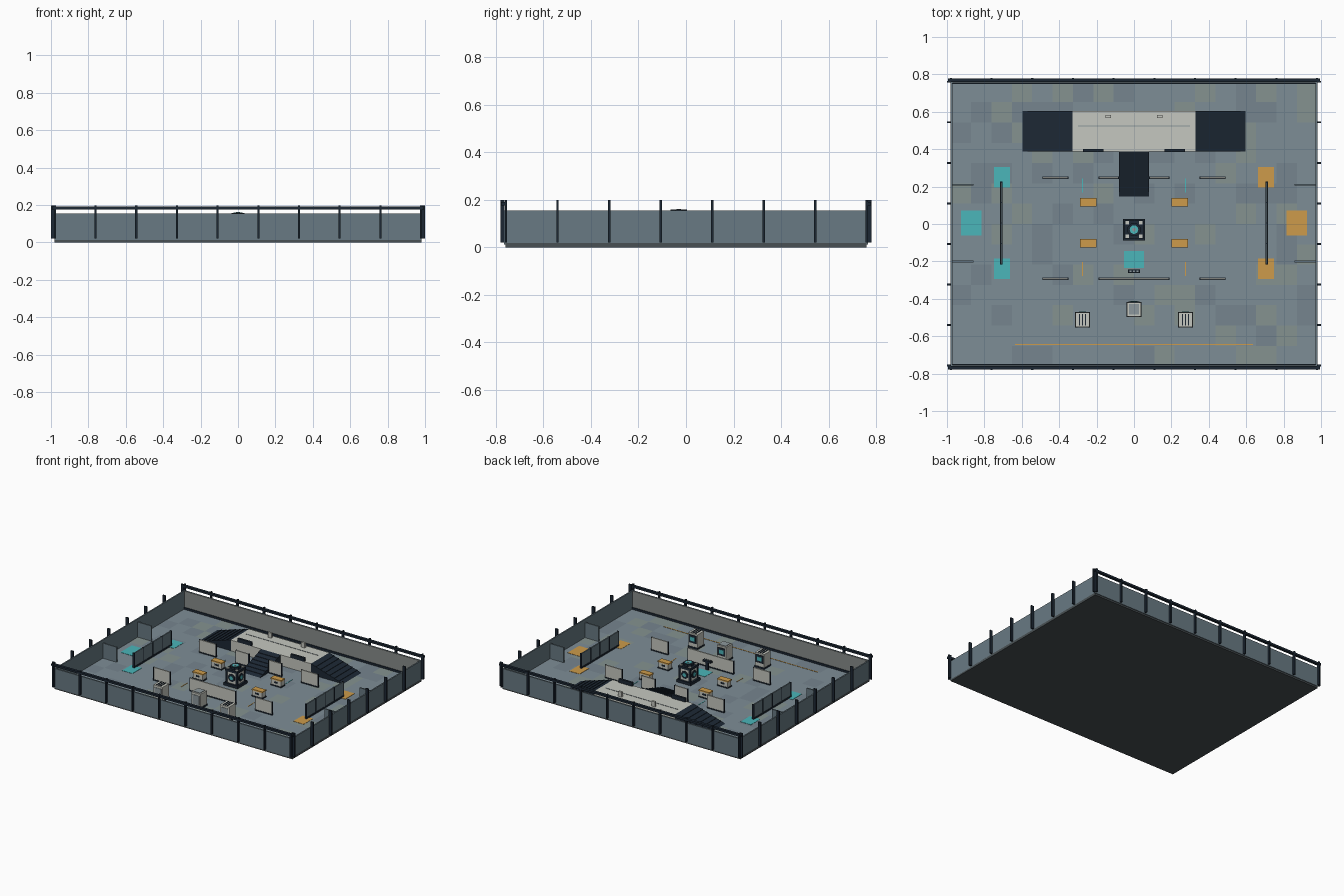
import bpy, bmesh, math, random
from mathutils import Matrix, Vector

if "Cube" in bpy.data.objects:
    bpy.data.objects.remove(bpy.data.objects["Cube"])

random.seed(4)
FLOOR = 0.02


def material(name, hexcode):
    rgb = [int(hexcode[i:i + 2], 16) / 255 for i in (0, 2, 4)]
    m = bpy.data.materials.new(name)
    m.diffuse_color = [c ** 2.2 for c in rgb] + [1]
    m.use_nodes = True
    m.node_tree.nodes["Principled BSDF"].inputs["Base Color"].default_value = m.diffuse_color
    return m


DARK = material("dark_metal", "222c37")
WALL = material("wall_blue_grey", "687982")
LINER = material("warm_grey", "878b89")
CREAM = material("cream_panel", "c4c6be")
STEEL = material("steel", "8b969b")
CYAN = material("cyan", "4cb4b8")
ORANGE = material("orange", "cc9a4c")
UNDER = material("underside", "4a5154")
SHADES = [material("tile_%d" % i, h) for i, h in enumerate(("7d8c95", "75848d", "84918f"))]


def finish(name, bm, mat):
    me = bpy.data.meshes.new(name)
    bm.to_mesh(me)
    bm.free()
    ob = bpy.data.objects.new(name, me)
    for m in (mat if isinstance(mat, list) else [mat]):
        me.materials.append(m)
    bpy.context.collection.objects.link(ob)
    return ob


def boxes(name, mat, *items):
    """One object from boxes given as (x0, x1, y0, y1, z0, z1)."""
    bm = bmesh.new()
    for x0, x1, y0, y1, z0, z1 in items:
        m = Matrix.Translation(((x0 + x1) / 2, (y0 + y1) / 2, (z0 + z1) / 2))
        bmesh.ops.create_cube(bm, size=1, matrix=m @ Matrix.Diagonal((x1 - x0, y1 - y0, z1 - z0, 1)))
    return finish(name, bm, mat)


def cbox(cx, cy, w, d, z0, z1):
    return (cx - w / 2, cx + w / 2, cy - d / 2, cy + d / 2, z0, z1)


def cylinder(name, mat, centre, r, h, sides, rot=None):
    bm = bmesh.new()
    m = Matrix.Translation(centre) @ (rot or Matrix())
    bmesh.ops.create_cone(bm, cap_ends=True, segments=sides, radius1=r, radius2=r, depth=h, matrix=m)
    return finish(name, bm, mat)


def ramp(name, low, high, half_width):
    """Wedge from the low point up to the high point, with thin cross ribs."""
    low, high = Vector(low), Vector(high)
    flat = Vector((high.x - low.x, high.y - low.y, 0))
    side = Vector((-flat.y, flat.x, 0)).normalized() * half_width
    bm = bmesh.new()

    def prism(points):
        a = [bm.verts.new(p - side) for p in points]
        b = [bm.verts.new(p + side) for p in points]
        bm.faces.new(a)
        bm.faces.new(b[::-1])
        for i in range(len(a)):
            j = (i + 1) % len(a)
            bm.faces.new((a[i], b[i], b[j], a[j]))

    prism([low, low + flat, high])
    up = Vector((0, 0, 0.003))
    for i in range(1, 7):
        p, q = low.lerp(high, i / 7 - 0.015), low.lerp(high, i / 7 + 0.015)
        prism([p, q, q + up, p + up])
    bmesh.ops.recalc_face_normals(bm, faces=bm.faces)
    finish(name, bm, DARK)


# Floor slab and patchwork tiles
boxes("floor_slab", UNDER, (-0.98, 0.98, -0.76, 0.76, 0, 0.018))
bm = bmesh.new()
bmesh.ops.create_grid(bm, x_segments=18, y_segments=14, size=1,
                      matrix=Matrix.Translation((0, 0, FLOOR)) @ Matrix.Diagonal((0.98, 0.76, 1, 1)))
for f in bm.faces:
    f.material_index = random.choice((0, 0, 0, 1, 2))
finish("floor_tiles", bm, SHADES)

# Perimeter walls, liners, rails and posts
boxes("side_walls", WALL, *[cbox(s * 0.975, 0, 0.01, 1.52, 0.012, 0.155) for s in (-1, 1)])
boxes("end_walls", WALL, *[cbox(0, s * 0.761, 1.96, 0.008, 0.012, 0.155) for s in (-1, 1)])
boxes("end_wall_liners", LINER, *[cbox(0, s * 0.755, 1.94, 0.004, FLOOR, 0.154) for s in (-1, 1)])
boxes("end_wall_skirting", DARK, *[cbox(0, s * 0.751, 1.94, 0.006, FLOOR, 0.035) for s in (-1, 1)])
boxes("top_rails", DARK, *[cbox(0, s * 0.768, 1.99, 0.02, 0.176, 0.191) for s in (-1, 1)])
boxes("end_posts", DARK, *[cbox(-0.979 + i * 0.2175, s * 0.772, 0.011, 0.018, 0.02, 0.198)
                           for s in (-1, 1) for i in range(10)])
boxes("side_posts", DARK, *[cbox(s * 0.989, -0.757 + i * 0.2168, 0.022, 0.01, 0.02, 0.198)
                            for s in (-1, 1) for i in range(8)])

# Raised deck with ramps
boxes("deck", CREAM, (-0.33, 0.33, 0.387, 0.603, FLOOR, 0.1))
boxes("deck_line", STEEL, (-0.3, 0.3, 0.522, 0.527, 0.1, 0.102))
for s, n in ((-1, "left"), (1, "right")):
    ramp(n + "_ramp", (s * 0.595, 0.495, FLOOR), (s * 0.33, 0.495, 0.1), 0.108)
ramp("front_ramp", (0, 0.147, FLOOR), (0, 0.387, 0.1), 0.08)
boxes("deck_barriers", DARK, *[cbox(s * 0.218, 0.394, 0.112, 0.016, 0.1, 0.128) for s in (-1, 1)])
boxes("deck_bollards", CREAM, *[cbox(s * 0.137, 0.575, 0.03, 0.015, 0.1, 0.137) for s in (-1, 1)])

# Free-standing cover panels: cream face in a dark frame
panels = [(s * 0.42, y, 0.14) for s in (-1, 1) for y in (0.247, -0.293)]
panels += [(0, -0.293, 0.38), (-0.135, 0.247, 0.11), (0.135, 0.247, 0.11)]
for x, y, w in panels:
    boxes("cover_panel", CREAM, cbox(x, y, w - 0.006, 0.009, 0.027, 0.116))
    boxes("cover_panel_frame", DARK,
          *[cbox(x + s * (w / 2 - 0.002), y, 0.005, 0.012, FLOOR, 0.118) for s in (-1, 1)],
          cbox(x, y, w, 0.013, FLOOR, 0.028))

for s, n, colour in ((-1, "left", CYAN), (1, "right", ORANGE)):
    # Long side screens with framed bays
    boxes(n + "_screen", WALL, cbox(s * 0.71, 0.005, 0.009, 0.44, FLOOR, 0.13))
    boxes(n + "_screen_posts", DARK,
          *[cbox(s * 0.71, -0.213 + i * 0.109, 0.014, 0.006, FLOOR, 0.132) for i in range(5)],
          cbox(s * 0.71, 0.005, 0.014, 0.44, FLOOR, 0.032))
    # Short baffles against the side walls
    boxes(n + "_baffles", WALL, *[cbox(s * 0.915, y, 0.115, 0.01, FLOOR, 0.132) for y in (0.21, -0.201)])
    # Coloured floor pads
    boxes(n + "_pads", colour, cbox(s * 0.87, 0.005, 0.11, 0.135, FLOOR, 0.022),
          *[cbox(s * 0.706, y, 0.085, 0.11, FLOOR, 0.022) for y in (0.25, -0.24)])
    # Crates with orange lids
    for y in (0.117, -0.103):
        x = s * 0.245
        boxes("crate", CREAM, cbox(x, y, 0.082, 0.042, 0.026, 0.065))
        boxes("crate_lid", ORANGE, cbox(x, y, 0.088, 0.046, 0.065, 0.074))
        boxes("crate_base", DARK, cbox(x, y, 0.088, 0.046, FLOOR, 0.028))
        boxes("crate_latch", DARK, cbox(x, y, 0.03, 0.046, 0.042, 0.054))
    boxes("front_marking", ORANGE, cbox(s * 0.275, -0.24, 0.005, 0.075, FLOOR, 0.022))
    boxes("back_marking", CYAN, cbox(s * 0.275, 0.205, 0.005, 0.075, FLOOR, 0.022))

# Front floor markings and console
boxes("start_pad", CYAN, (-0.054, 0.054, -0.235, -0.145, FLOOR, 0.022))
boxes("start_line", ORANGE, (-0.635, 0.635, -0.648, -0.642, FLOOR, 0.022))
boxes("console", DARK, cbox(0, -0.252, 0.02, 0.012, FLOOR, 0.075), cbox(0, -0.252, 0.066, 0.02, 0.075, 0.09))
boxes("console_buttons", STEEL, *[cbox(x, -0.252, 0.01, 0.008, 0.09, 0.092) for x in (-0.018, 0, 0.018)])

# Central tower
TY = -0.03
boxes("tower_base", DARK, cbox(0, TY, 0.116, 0.116, FLOOR, 0.04))
boxes("tower_body", CREAM, cbox(0, TY, 0.088, 0.088, 0.04, 0.125))
boxes("tower_corners", DARK, *[cbox(a * 0.042, TY + b * 0.042, 0.014, 0.014, 0.04, 0.125)
                               for a in (-1, 1) for b in (-1, 1)])
boxes("tower_cap", DARK, cbox(0, TY, 0.1, 0.1, 0.125, 0.142))
boxes("tower_cap_trim", CREAM, *[cbox(a * 0.036, TY + b * 0.036, 0.018, 0.018, 0.142, 0.147)
                                 for a in (-1, 1) for b in (-1, 1)])
cylinder("tower_drum", DARK, (0, TY, 0.15), 0.037, 0.016, 8, Matrix.Rotation(math.pi / 8, 4, "Z"))
cylinder("tower_beacon_ring", CYAN, (0, TY, 0.1585), 0.023, 0.003, 16)
cylinder("tower_beacon_hub", STEEL, (0, TY, 0.16), 0.01, 0.003, 16)
for i in range(4):
    turn = Matrix.Rotation(i * math.pi / 2, 4, "Z")
    lie = turn @ Matrix.Rotation(math.pi / 2, 4, "X")
    for nm, mt, d, r in (("tower_port", DARK, 0.045, 0.028), ("tower_lens", CYAN, 0.047, 0.014)):
        c = turn @ Vector((0, -d, 0))
        cylinder(nm, mt, (c.x, c.y + TY, 0.083), r, 0.006, 16, lie)

# Equipment cabinets with screens facing the arena
for x, y in ((0, -0.457), (-0.275, -0.512), (0.275, -0.512)):
    boxes("cabinet", CREAM, cbox(x, y, 0.076, 0.076, 0.03, 0.13))
    boxes("cabinet_base", DARK, cbox(x, y, 0.08, 0.082, FLOOR, 0.032))
    boxes("cabinet_screen_frame", DARK, cbox(x, y + 0.039, 0.06, 0.006, 0.06, 0.118))
    boxes("cabinet_screen", CYAN, cbox(x, y + 0.0425, 0.038, 0.003, 0.075, 0.104))
    boxes("cabinet_rear_hatch", STEEL, cbox(x, y - 0.039, 0.056, 0.004, 0.045, 0.115))
    if x:
        boxes("cabinet_vents", DARK, *[cbox(x + k * 0.016, y, 0.006, 0.062, 0.13, 0.134) for k in (-1, 0, 1)])
    else:
        boxes("cabinet_top_plate", STEEL, cbox(x, y, 0.054, 0.056, 0.13, 0.134))
